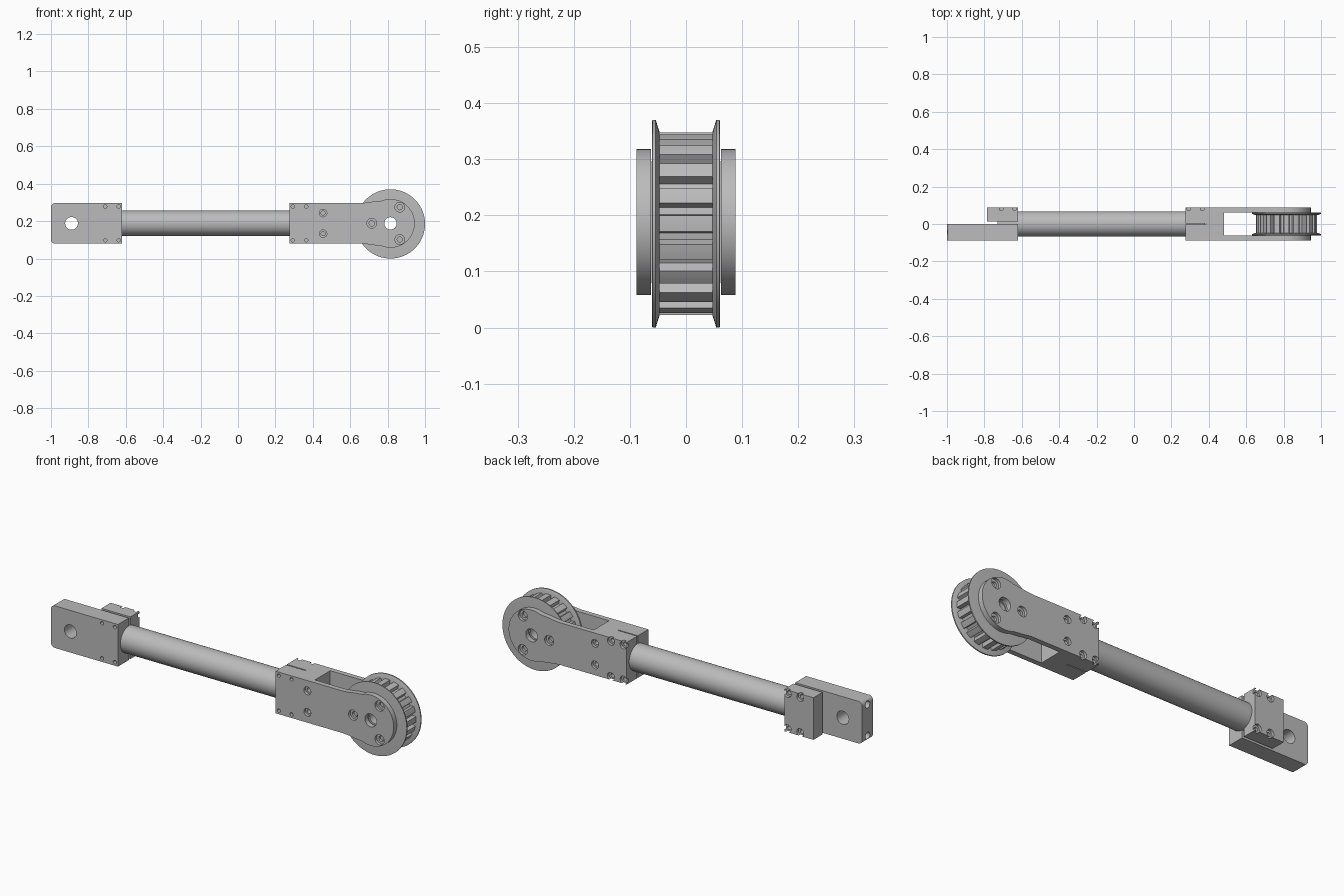
import bpy, bmesh
from math import sin, cos, pi, radians, atan2, sqrt

if "Cube" in bpy.data.objects:
    bpy.data.objects.remove(bpy.data.objects["Cube"])

ZC = 0.188          # height of the tube axis
WX, WZ = 0.815, 0.185   # pulley centre
HALF, DEPTH = 0.108, 0.088   # half height and half depth of the blocks

grey = bpy.data.materials.new("machined grey")
grey.use_nodes = True
colour = (0.5, 0.5, 0.5, 1)
grey.diffuse_color = colour
grey.node_tree.nodes["Principled BSDF"].inputs["Base Color"].default_value = colour


def finish(name, bm):
    bmesh.ops.recalc_face_normals(bm, faces=bm.faces)
    mesh = bpy.data.meshes.new(name)
    bm.to_mesh(mesh)
    bm.free()
    mesh.materials.append(grey)
    ob = bpy.data.objects.new(name, mesh)
    bpy.context.collection.objects.link(ob)
    return ob


def plate(name, pts, y0, y1):
    """Extrude an x-z outline from y0 to y1."""
    bm = bmesh.new()
    face = bm.faces.new([bm.verts.new((x, y0, z)) for x, z in pts])
    ext = bmesh.ops.extrude_face_region(bm, geom=[face])["geom"]
    for v in ext:
        if isinstance(v, bmesh.types.BMVert):
            v.co.y = y1
    return finish(name, bm)


def arc(cx, cz, r, a0, a1, n):
    return [(cx + r * cos(radians(a0 + (a1 - a0) * i / n)),
             cz + r * sin(radians(a0 + (a1 - a0) * i / n))) for i in range(n + 1)]


def box(name, x0, x1, y0, y1, z0, z1):
    return plate(name, [(x0, z0), (x1, z0), (x1, z1), (x0, z1)], y0, y1)


def rod(name, x, z, r, y0, y1, n=32):
    """Cylinder along y."""
    return plate(name, arc(x, z, r, 0, 360 - 360 / n, n - 1), y0, y1)


def lathe(name, profile, steps=96):
    """Ring around the pulley axis from a closed (radius, y) profile."""
    bm = bmesh.new()
    rings = [[bm.verts.new((WX + r * cos(2 * pi * i / steps), y,
                            WZ + r * sin(2 * pi * i / steps)))
              for r, y in profile] for i in range(steps)]
    k = len(profile)
    for i in range(steps):
        a, b = rings[i], rings[(i + 1) % steps]
        for j in range(k):
            bm.faces.new([a[j], a[(j + 1) % k], b[(j + 1) % k], b[j]])
    return finish(name, bm)


def cut(ob, cutter):
    """Subtract a cutter for good, then discard it."""
    cutter.hide_render = True
    mod = ob.modifiers.new("cut", 'BOOLEAN')
    mod.operation, mod.solver, mod.object = 'DIFFERENCE', 'EXACT', cutter
    bpy.context.view_layer.update()
    dg = bpy.context.evaluated_depsgraph_get()
    mesh = bpy.data.meshes.new_from_object(ob.evaluated_get(dg))
    ob.modifiers.clear()
    ob.data = mesh
    bpy.data.objects.remove(cutter)


def bolt_hole(ob, x, z, side, wide, narrow):
    """Counterbored hole entering from the front (-1) or the back (1)."""
    y = side * DEPTH
    cut(ob, rod("cutter", x, z, wide, y + side * 0.01, y - side * 0.014, 24))
    cut(ob, rod("cutter", x, z, narrow, y + side * 0.01, y - side * 0.04, 16))


def clamp_holes(ob, xs, front=True, back=True):
    for x in xs:
        for s in (-1, 1):
            z = ZC + s * 0.09
            if back:
                bolt_hole(ob, x, z, 1, 0.02, 0.01)
            if front:
                cut(ob, rod("cutter", x, z, 0.009, -0.1, -0.05, 16))


# Tube, reaching into both clamps
bpy.ops.mesh.primitive_cylinder_add(vertices=64, radius=0.068, depth=1.11,
                                    location=(-0.175, 0, ZC), rotation=(0, pi / 2, 0))
tube = bpy.context.object
tube.name = "tube"
tube.data.materials.append(grey)

# Mounting lug: long front half of the left clamp, with rounded end corners
R = 0.022
lug = plate("mounting_lug",
            [(-0.62, ZC - HALF), (-0.62, ZC + HALF)]
            + arc(-1 + R, ZC + HALF - R, R, 90, 180, 6)
            + arc(-1 + R, ZC - HALF + R, R, 180, 270, 6), -DEPTH, 0)
cut(lug, rod("cutter", -0.89, ZC, 0.034, -0.2, 0.2))
clamp_holes(lug, (-0.71, -0.638), back=False)
for s in (-1, 1):   # end screw holes
    bpy.ops.mesh.primitive_cylinder_add(vertices=24, radius=0.018, depth=0.1,
                                        location=(-0.99, -0.044, ZC + s * 0.08),
                                        rotation=(0, pi / 2, 0))
    cut(lug, bpy.context.object)

# Clamp cap: short back half of the left clamp
cap = box("clamp_cap", -0.785, -0.62, 0.014, DEPTH, ZC - HALF, ZC + HALF)
clamp_holes(cap, (-0.71, -0.638), front=False)

# Fork: clamp block, two cheeks flaring into round ends
HUB = 0.13
fork = plate("fork",
             [(0.275, ZC + HALF), (0.275, ZC - HALF), (0.655, ZC - HALF),
              (0.69, ZC - HALF - 0.003), (0.72, ZC - HALF - 0.008)]
             + arc(WX, ZC, HUB, -112, 112, 48)
             + [(0.72, ZC + HALF + 0.008), (0.69, ZC + HALF + 0.003), (0.655, ZC + HALF)],
             -DEPTH, DEPTH)
cut(fork, box("cutter", 0.48, 1.1, -0.062, 0.062, -0.2, 0.6))
cut(fork, box("cutter", 0.2, 0.385, -0.003, 0.003, -0.2, 0.6))
cut(fork, rod("cutter", WX, ZC, 0.033, -0.2, 0.2))
clamp_holes(fork, (0.293, 0.365))
for side in (-1, 1):
    for s in (-1, 1):
        bolt_hole(fork, 0.455, ZC + s * 0.055, side, 0.02, 0.011)
    for a in (60, 180, 300):
        bolt_hole(fork, WX + 0.1 * cos(radians(a)), ZC + 0.1 * sin(radians(a)),
                  side, 0.026, 0.014)

# Toothed pulley body
TEETH = 20
outline = []
for i in range(TEETH):
    a = 360 * i / TEETH
    outline += arc(WX, WZ, 0.163, a - 5, a + 5, 3)
    outline += arc(WX, WZ, 0.143, a + 6.5, a + 11.5, 2)
pulley = plate("pulley_teeth", outline, -0.05, 0.05)
cut(pulley, rod("cutter", WX, ZC, 0.033, -0.2, 0.2))

# Flared pulley flanges
flanges = [lathe("pulley_flange_" + n,
                 [(0.04, s * 0.047), (0.163, s * 0.047), (0.185, s * 0.054),
                  (0.185, s * 0.06), (0.176, s * 0.061), (0.04, s * 0.061)])
           for n, s in (("front", -1), ("back", 1))]

# Smooth round surfaces, keep machined edges sharp
bpy.ops.object.select_all(action='DESELECT')
for ob in [tube, lug, cap, fork, pulley] + flanges:
    ob.select_set(True)
bpy.context.view_layer.objects.active = tube
bpy.ops.object.shade_smooth_by_angle(angle=radians(30))
